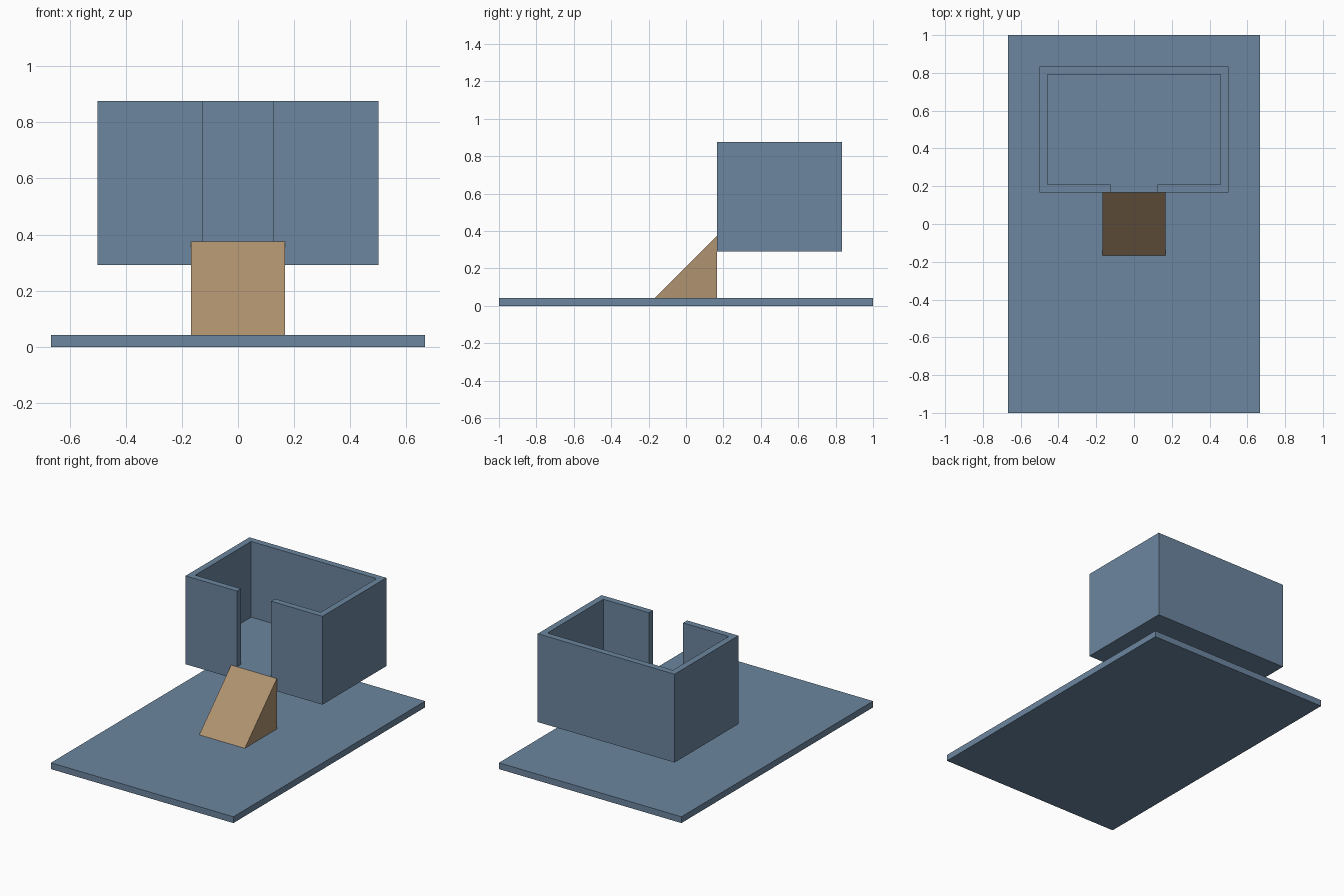
import bpy, bmesh
from mathutils import Vector

if "Cube" in bpy.data.objects:
    bpy.data.objects.remove(bpy.data.objects["Cube"])


def material(name, color):
    mat = bpy.data.materials.new(name)
    mat.diffuse_color = color
    mat.use_nodes = True
    mat.node_tree.nodes["Principled BSDF"].inputs["Base Color"].default_value = mat.diffuse_color
    return mat


def prism(name, profile, offset, mat=None):
    """Extrude a closed 3D outline by an offset into a solid."""
    bm = bmesh.new()
    face = bm.faces.new([bm.verts.new(p) for p in profile])
    ext = bmesh.ops.extrude_face_region(bm, geom=[face], use_keep_orig=True)
    verts = [g for g in ext["geom"] if isinstance(g, bmesh.types.BMVert)]
    bmesh.ops.translate(bm, verts=verts, vec=Vector(offset))
    bmesh.ops.recalc_face_normals(bm, faces=bm.faces)
    mesh = bpy.data.meshes.new(name)
    bm.to_mesh(mesh)
    bm.free()
    obj = bpy.data.objects.new(name, mesh)
    bpy.context.collection.objects.link(obj)
    if mat:
        mesh.materials.append(mat)
    return obj


def rect(x, y0, y1, z):
    return [(-x, y0, z), (x, y0, z), (x, y1, z), (-x, y1, z)]


blue = material("blue", (0.15, 0.24, 0.35, 1))
tan = material("tan", (0.43, 0.29, 0.16, 1))

PLATE, FLOOR, TOP = 1 / 24, 0.375, 0.875   # key heights
WALL = 1 / 24                              # wall thickness
FRONT, BACK = 1 / 6, 5 / 6                 # room extent in y

# Base plate
prism("base_plate", rect(2 / 3, -1, 1, 0), (0, 0, PLATE), blue)

# Raised open-topped room
room = prism("room", rect(0.5, FRONT, BACK, 7 / 24), (0, 0, TOP - 7 / 24), blue)

# T-shaped cutter: room interior plus doorway
inner_x, inner_y, door = 0.5 - WALL, FRONT + WALL, 0.125
half = [(door, FRONT - 0.1), (door, inner_y), (inner_x, inner_y), (inner_x, BACK - WALL)]
outline = half + [(-x, y) for x, y in reversed(half)]
cutter = prism("interior_cutter", [(x, y, FLOOR) for x, y in outline], (0, 0, 0.7), blue)
cutter.hide_render = True
cutter.hide_viewport = True

cut = room.modifiers.new("interior", 'BOOLEAN')
cut.operation = 'DIFFERENCE'
cut.solver = 'EXACT'
cut.object = cutter

# Entrance ramp
w = 1 / 6
prism("ramp", [(-w, -w, PLATE), (-w, w, PLATE), (-w, w, FLOOR)], (2 * w, 0, 0), tan)
